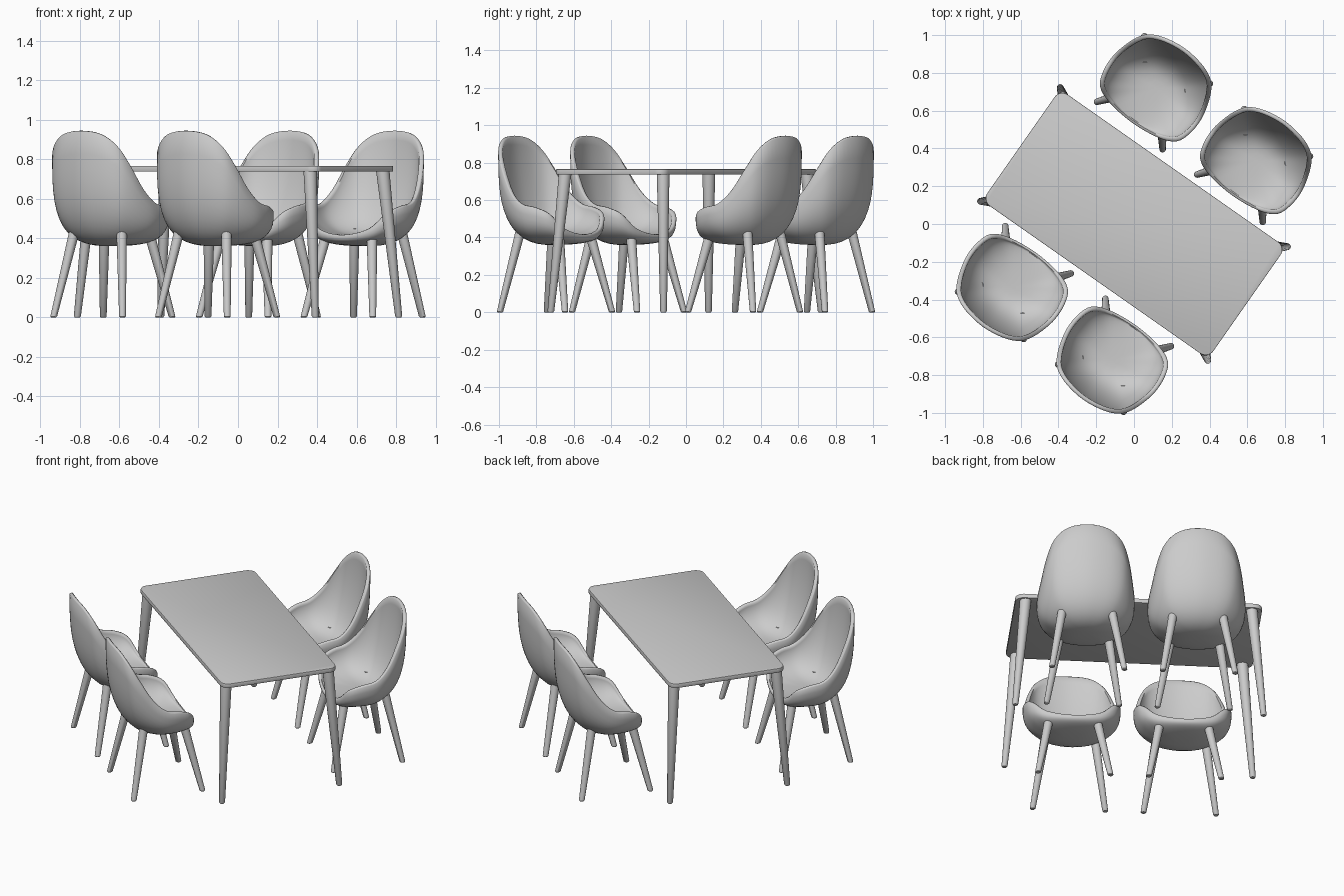
import bpy, bmesh, math
from mathutils import Vector, Matrix

if "Cube" in bpy.data.objects:
    bpy.data.objects.remove(bpy.data.objects["Cube"])

ROT = math.radians(-35)


def make_object(name, bm, mw, angle=40):
    bmesh.ops.recalc_face_normals(bm, faces=bm.faces)
    me = bpy.data.meshes.new(name)
    bm.to_mesh(me)
    bm.free()
    ob = bpy.data.objects.new(name, me)
    bpy.context.collection.objects.link(ob)
    ob.matrix_world = mw
    bpy.ops.object.select_all(action='DESELECT')
    bpy.context.view_layer.objects.active = ob
    ob.select_set(True)
    bpy.ops.object.shade_smooth_by_angle(angle=math.radians(angle))
    return ob


def bridge(bm, a, b):
    n = len(a)
    for i in range(n):
        j = (i + 1) % n
        bm.faces.new((a[i], a[j], b[j], b[i]))


# tapered, splayed round leg with a softened foot
def leg(name, foot, top, r_foot, r_top, mw, n=20):
    foot, top = Vector(foot), Vector(top)
    bm = bmesh.new()
    rings = []
    for t, r in ((0, r_foot * 0.75), (0.01, r_foot), (1, r_top)):
        c = foot.lerp(top, t)
        rings.append([bm.verts.new((c.x + r * math.cos(2 * math.pi * k / n),
                                    c.y + r * math.sin(2 * math.pi * k / n), c.z)) for k in range(n)])
    for a, b in zip(rings, rings[1:]):
        bridge(bm, a, b)
    bm.faces.new(rings[0])
    bm.faces.new(rings[-1])
    make_object(name, bm, mw)


# closed Catmull-Rom curve through the points
def smooth_loop(pts, steps):
    out, n = [], len(pts)
    for i in range(n):
        a, b, c, d = (pts[(i + k) % n] for k in (-1, 0, 1, 2))
        for s in range(steps):
            t = s / steps
            out.append(0.5 * (2 * b + (c - a) * t + (2 * a - 5 * b + 4 * c - d) * t * t
                              + (3 * b - a - 3 * c + d) * t ** 3))
    return out


# half of the chair rim, from back top centre round the arm to the front centre
HALF_RIM = [(0, .288, .942), (.12, .272, .925), (.2, .237, .865), (.243, .185, .77),
            (.272, .11, .65), (.288, .03, .58), (.283, -.06, .56), (.25, -.137, .525),
            (.16, -.178, .445), (0, -.195, .415)]
rim_pts = [Vector(p) for p in HALF_RIM]
rim_pts += [Vector((-p.x, p.y, p.z)) for p in reversed(rim_pts[1:-1])]
RIM = smooth_loop(rim_pts, 4)
CENTRE = (0, .03)


def chair_shell(name, mw):
    bm = bmesh.new()

    def ring(scale, height):
        return [bm.verts.new((CENTRE[0] + (p.x - CENTRE[0]) * scale,
                              CENTRE[1] + (p.y - CENTRE[1]) * scale, height(p.z))) for p in RIM]

    def wall(scale, base, q, e, steps, end):
        rings = []
        for k in range(1, steps + 1):
            f = 1 - (1 - k / steps) ** 2.2
            h = 1 - max(0, 1 - f ** q) ** e
            rings.append(ring(f * scale, lambda z: base + (z - end - base) * h))
        pole = bm.verts.new((CENTRE[0], CENTRE[1], base))
        return pole, rings

    pole_o, outer = wall(1, .36, 2.4, 1 / 3, 14, 0.006)
    pole_i, inner = wall(.915, .412, 3, .55, 14, 0.006)
    lip = [ring(.985, lambda z: z), ring(.945, lambda z: z + .002)]
    loops = outer + lip + inner[::-1]
    for a, b in zip(loops, loops[1:]):
        bridge(bm, a, b)
    n = len(RIM)
    for pole, r in ((pole_o, outer[0]), (pole_i, inner[0])):
        for i in range(n):
            bm.faces.new((pole, r[i], r[(i + 1) % n]))
    make_object(name, bm, mw, 60)


# table top: rounded corners, slightly eased edges
TABLE = Matrix.Rotation(ROT, 4, 'Z')
bm = bmesh.new()
bmesh.ops.create_cube(bm, size=1)
bmesh.ops.scale(bm, vec=(1.46, .72, .028), verts=bm.verts)
bmesh.ops.translate(bm, vec=(0, 0, .751), verts=bm.verts)
upright = [e for e in bm.edges if abs(e.verts[0].co.z - e.verts[1].co.z) > .01]
bmesh.ops.bevel(bm, geom=upright, offset=.05, segments=8, profile=.5, affect='EDGES')
edge = [e for e in bm.edges if abs(e.verts[0].co.z - e.verts[1].co.z) < .001]
bmesh.ops.bevel(bm, geom=edge, offset=.003, segments=2, profile=.5, affect='EDGES')
make_object("table_top", bm, TABLE)

SIDES = [(sx, sy) for sx in (-1, 1) for sy in (-1, 1)]
for sx, sy in SIDES:
    leg("table_leg", (.735 * sx, .368 * sy, 0), (.67 * sx, .32 * sy, .74), .018, .034, TABLE)

# four chairs: two on one side, the same two turned half round on the other
for turn in (0, math.pi):
    for x, y in ((.633, .31), (.103, .695)):
        mw = (Matrix.Rotation(turn, 4, 'Z') @ Matrix.Translation((x, y, 0))
              @ Matrix.Rotation(math.radians(-35.8), 4, 'Z'))
        chair_shell("chair_shell", mw)
        for sx, sy in SIDES:
            z = .45 if sy > 0 else .40
            leg("chair_leg", (.215 * sx, .215 * sy, 0), (.145 * sx, .125 * sy, z), .017, .027, mw)
